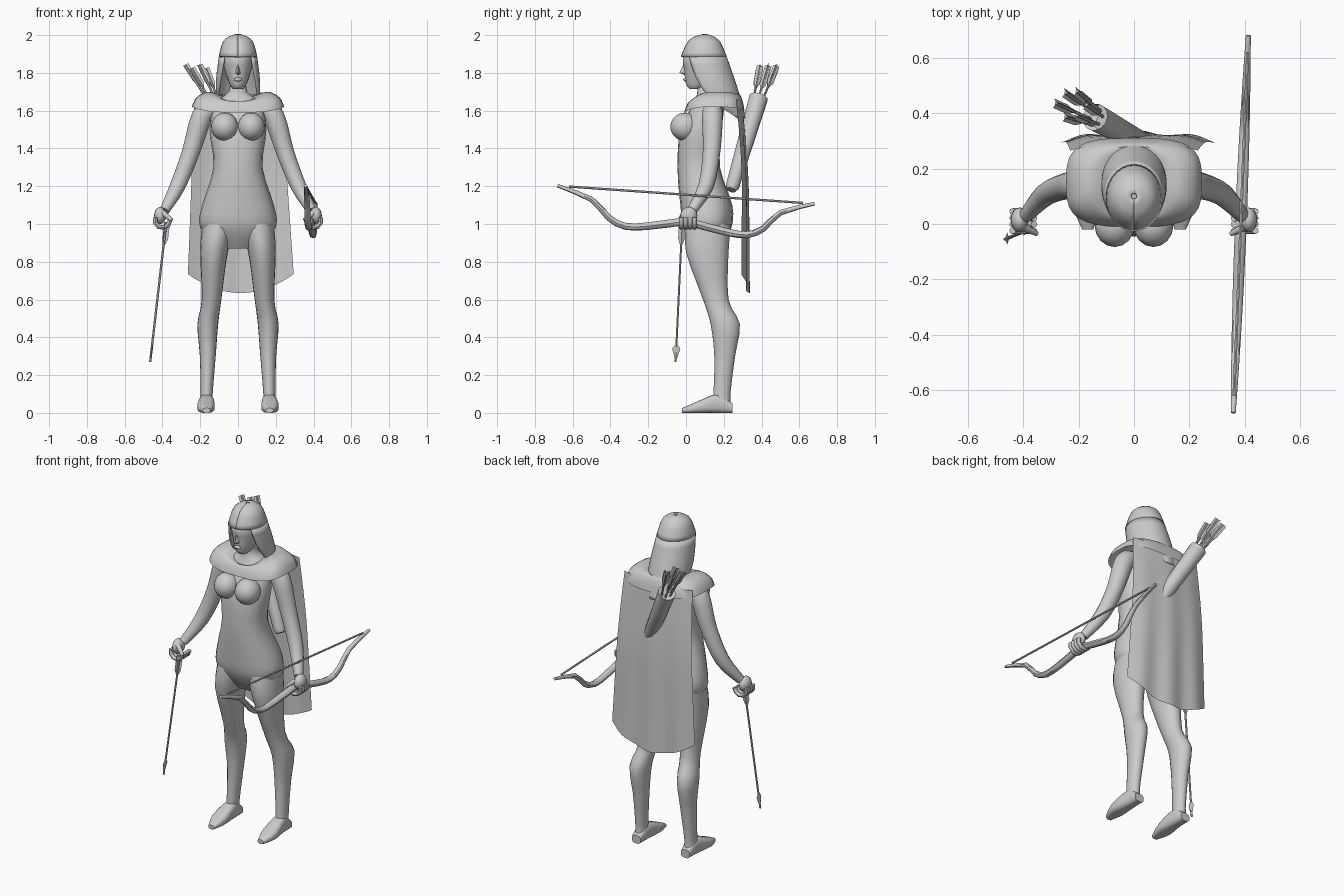
import bpy, bmesh, math
from mathutils import Vector

default_cube = bpy.data.objects.get("Cube")
if default_cube:
    bpy.data.objects.remove(default_cube, do_unlink=True)

grey = (.6, .6, .6, 1)
material = bpy.data.materials.new("stone_grey")
material.use_nodes = True
material.diffuse_color = grey
shader = material.node_tree.nodes["Principled BSDF"]
shader.inputs["Base Color"].default_value = grey
shader.inputs["Roughness"].default_value = .7
parts = []


def finish(name, bm):
    """Turn a bmesh into a named object with the shared material."""
    bmesh.ops.recalc_face_normals(bm, faces=bm.faces)
    mesh = bpy.data.meshes.new(name)
    bm.to_mesh(mesh)
    bm.free()
    mesh.materials.append(material)
    part = bpy.data.objects.new(name, mesh)
    bpy.context.collection.objects.link(part)
    parts.append(part)
    return part


def flow(keys, steps=3):
    """Smoothly interpolate a short list of key tuples."""
    keys = [Vector(key) for key in keys]
    padded = [keys[0], *keys, keys[-1]]
    result = []
    for before, start, end, after in zip(padded, padded[1:], padded[2:], padded[3:]):
        leave, arrive = (end - before) / 2, (after - start) / 2
        for step in range(steps):
            u = step / steps
            ease = u * u * (3 - 2 * u)
            result.append(start.lerp(end, ease) + leave * u * (1 - u) ** 2 - arrive * u * u * (1 - u))
    return result + [keys[-1]]


def skin(name, rows, closed=True, caps=True):
    """Bridge rows of points into a surface."""
    bm = bmesh.new()
    grid = [[bm.verts.new(point) for point in row] for row in rows]
    count = len(grid[0])
    for lower, upper in zip(grid, grid[1:]):
        for i in range(count if closed else count - 1):
            j = (i + 1) % count
            bm.faces.new((lower[i], lower[j], upper[j], upper[i]))
    if closed and caps:
        bm.faces.new(grid[0])
        bm.faces.new(grid[-1])
    return finish(name, bm)


def turn(count):
    """Cosine and sine pairs around a circle."""
    angles = [math.tau * i / count for i in range(count)]
    return [(math.cos(angle), math.sin(angle)) for angle in angles]


def power(value, exponent):
    return math.copysign(abs(value) ** exponent, value)


def loft(name, keys, upright=True, side=1, square=1):
    """Each key is position, x centre, half width, low bound, high bound."""
    rows = []
    for along, centre, half, low, high in flow(keys):
        row = []
        for c, s in turn(20):
            x = side * (centre + half * power(c, square))
            across = (low + high) / 2 + (high - low) / 2 * power(s, square)
            row.append((x, across, along) if upright else (x, along, across))
        rows.append(row)
    return skin(name, rows)


def tube(name, points, sides=10, reference=(0, 1, 0), side=1):
    """Round tube through x, y, z, radius points."""
    centres = [Vector((side * x, y, z)) for x, y, z, radius in points]
    rows = []
    for i, centre in enumerate(centres):
        ahead = centres[min(i + 1, len(centres) - 1)] - centres[max(i - 1, 0)]
        u = ahead.cross(Vector(reference)).normalized()
        v = ahead.normalized().cross(u)
        rows.append([centre + points[i][3] * (u * c + v * s) for c, s in turn(sides)])
    return skin(name, rows)


def ball(name, location, size):
    bm = bmesh.new()
    bmesh.ops.create_uvsphere(bm, u_segments=16, v_segments=10, radius=1)
    bmesh.ops.scale(bm, vec=size, verts=bm.verts)
    bmesh.ops.translate(bm, vec=location, verts=bm.verts)
    return finish(name, bm)


def arrow(name, tail, tip, headed):
    """Shaft, three feathers and an optional flat head."""
    ahead = (tip - tail).normalized()
    u = ahead.cross(Vector((0, 1, 0))).normalized()
    v = ahead.cross(u)
    tube(name + "_shaft", [(*tail, .006), (*tip, .006)], 6)
    bm = bmesh.new()
    for c, s in turn(3):
        out = (u * c + v * s) * .02
        corners = [tail, tail + out, tail + ahead * .09 + out, tail + ahead * .14]
        bm.faces.new([bm.verts.new(corner) for corner in corners])
    finish(name + "_feathers", bm)
    if headed:
        rows = []
        for back, half in ((.09, .008), (.07, .022), (0, .001)):
            centre = tip - ahead * back
            rows.append([centre + half * (v * c + u * s / 3) for c, s in turn(4)])
        skin(name + "_head", rows)


# Torso and neck
loft("torso", [(.87, 0, .09, .06, .18), (.98, 0, .2, -.01, .24), (1.1, 0, .19, -.03, .245),
               (1.3, 0, .13, -.045, .18), (1.5, 0, .15, -.03, .19), (1.64, 0, .12, .04, .2),
               (1.7, 0, .05, .06, .16), (1.78, 0, .045, .06, .15)], square=.9)

# Limbs, the same on both sides
for side, label in ((1, "left_"), (-1, "right_")):
    ball(label + "bust", (side * .07, -.005, 1.515), (.072, .078, .075))
    loft(label + "leg", [(1, .1, .09, 0, .24), (.85, .127, .073, 0, .225), (.6, .14, .052, .09, .225),
                         (.47, .16, .055, .13, .285), (.3, .16, .042, .15, .26),
                         (.1, .166, .032, .145, .235), (.03, .166, .035, .14, .24)], side=side)
    loft(label + "foot", [(.245, .166, .03, 0, .05), (.17, .166, .038, 0, .1), (.06, .17, .046, 0, .06),
                          (-.02, .167, .02, 0, .025)], upright=False, side=side, square=.7)
    tube(label + "arm", flow([(.13, .14, 1.61, .045), (.19, .14, 1.57, .056), (.25, .135, 1.38, .047),
                              (.32, .105, 1.2, .041), (.39, .03, 1.07, .026)]), 14, side=side)
    # Hand with curled fingers and a thumb
    ball(label + "palm", (side * .412, .015, 1.045), (.032, .045, .045))
    for finger in range(4):
        curl = [math.radians(angle) for angle in range(20, -200, -40)]
        tube(f"{label}finger_{finger}", [(.4 + .04 * math.cos(a), .045 - .023 * finger,
                                         1.02 + .04 * math.sin(a), .012) for a in curl], 8, side=side)
    tube(label + "thumb", [(.4, -.01, 1.06, .016), (.35, -.035, 1.02, .009)], 8, side=side)

# Head and face
loft("head", [(1.715, 0, .025, .02, .07), (1.74, 0, .045, 0, .13), (1.82, 0, .072, -.01, .18),
              (1.88, 0, .075, -.014, .195), (1.97, 0, .04, .04, .15)])
skin("nose", [[(-half, 0, z), (0, tip, z), (half, 0, z)]
              for z, half, tip in ((1.85, .008, -.012), (1.8, .016, -.035), (1.79, .01, -.01))], closed=False)
ball("lips", (0, -.003, 1.765), (.022, .012, .01))

# Hair: a closed crown, then lengths open around the face
hair_keys = [(2, .01, .09, .11), (1.97, .07, .02, .17), (1.885, .096, -.022, .21),
             (1.74, .112, .01, .26), (1.64, .1, .07, .29), (1.56, .05, .22, .31)]
for name, keys, opening in (("hair_crown", hair_keys[:3], 0), ("hair_lengths", hair_keys[2:], 50)):
    rows = []
    for z, half, front, back in flow(keys):
        fall = (keys[0][0] - z) / .32
        gap = math.radians(opening * (1 + fall * fall))
        sweep = [gap + (math.tau - 2 * gap) * i / 28 for i in range(29)]
        rows.append([(half * math.sin(a), (front + back) / 2 - (back - front) / 2 * math.cos(a), z)
                     for a in sweep])
    shell = skin(name, rows, closed=False).modifiers.new("thickness", "SOLIDIFY")
    shell.thickness = .012
    shell.offset = 0

# Collar draped over the shoulders, squarer towards its outer edge
rows = []
for half, front, back, front_z, side_z, back_z, square in flow([
        (.09, .06, .24, 1.63, 1.68, 1.67, 1), (.16, .02, .28, 1.65, 1.7, 1.69, .8),
        (.22, 0, .3, 1.62, 1.67, 1.65, .6), (.245, -.01, .31, 1.59, 1.62, 1.6, .6)]):
    row = []
    for c, s in turn(32):
        edge_z = back_z if s > 0 else front_z
        row.append((half * power(c, square), (front + back) / 2 + (back - front) / 2 * power(s, square),
                    side_z + (edge_z - side_z) * s * s))
    rows.append(row)
skin("collar", rows, caps=False)

# Cape with soft folds and a curved hem
top = 1.66
rows = []
for r in range(13):
    drop = r / 12
    row = []
    for k in range(25):
        u = k / 12 - 1
        hem = .635 + .1 * u * u
        bulge = .035 * math.sin(min(1, drop * 1.8) * math.pi / 2) - .03 * u * u
        fold = .008 * drop * math.cos(u * 9)
        row.append((u * (.23 + .05 * drop) + .015 * drop, .295 + bulge + fold, top + (hem - top) * drop))
    rows.append(row)
skin("cape", rows, closed=False)

# Quiver slung across the back, with arrows fanning out
base, mouth = Vector((.12, .24, 1.18)), Vector((-.14, .385, 1.67))
along = (mouth - base).normalized()
tube("quiver", [(*base, .025), (*(base + along * .02), .036), (*mouth, .05), (*(mouth - along * .03), .042)], 14)
for k, (c, s) in enumerate(turn(6)):
    spread = Vector((c, s, 0)) * .05
    tail = mouth + along * (.18 + .02 * (k % 2)) + spread
    arrow(f"quiver_arrow_{k}", tail, mouth - along * .05 + spread / 2, headed=False)

# Arrow in the right hand
arrow("held_arrow", Vector((-.38, -.02, 1.01)), Vector((-.465, -.055, .27)), headed=True)


# Bow in the left hand: one limb profile used both ways along a tilted string
def on_bow(y, depth, radius):
    return (.385 + .04 * y, y, 1.155 - .07 * y - depth, radius)


limb = flow([(0, .14), (.2, .18), (.32, .19), (.41, .15), (.5, .06), (.68, 0)], 2)
spine = [(-reach, depth) for reach, depth in reversed(limb)] + [tuple(key) for key in limb[1:]]
tube("bow", [on_bow(y, depth, .021 - .026 * y * y) for y, depth in spine], 8, (1, 0, 0))
tube("bowstring", [on_bow(y, 0, .006) for y in (-.62, .62)], 6, (1, 0, 0))

# Smooth shading with crisp edges
bpy.ops.object.select_all(action="DESELECT")
for part in parts:
    part.select_set(True)
bpy.context.view_layer.objects.active = parts[0]
bpy.ops.object.shade_smooth_by_angle(angle=math.radians(45))
